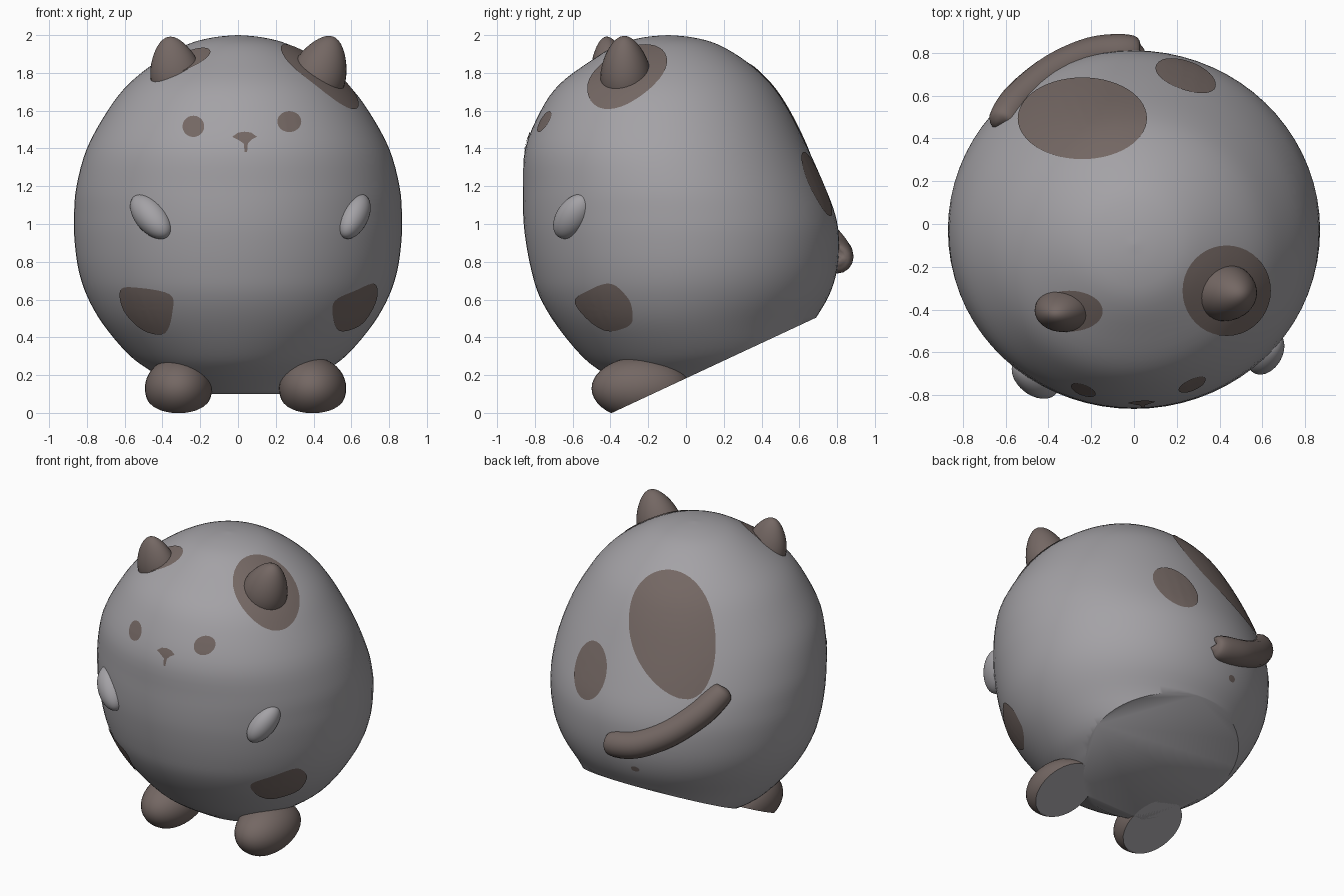
import bpy, bmesh, math
from mathutils import Vector
from mathutils.bvhtree import BVHTree

cube = bpy.data.objects.get("Cube")
if cube:
    bpy.data.objects.remove(cube, do_unlink=True)


def material(name, rgb):
    m = bpy.data.materials.new(name)
    m.use_nodes = True
    m.diffuse_color = (*rgb, 1)
    m.node_tree.nodes["Principled BSDF"].inputs["Base Color"].default_value = (*rgb, 1)
    return m


GREY = material("pale grey", (0.37, 0.36, 0.38))
BROWN = material("warm brown", (0.175, 0.137, 0.126))

# Sloping underside shared by the body and the feet
SOLE_POINT = Vector((0, 0, 0.183))
SOLE_NORMAL = Vector((0, 0.4665, -1)).normalized()


def finish(name, bm, mats):
    mesh = bpy.data.meshes.new(name)
    bm.to_mesh(mesh)
    bm.free()
    for m in mats:
        mesh.materials.append(m)
    ob = bpy.data.objects.new(name, mesh)
    bpy.context.collection.objects.link(ob)
    bpy.ops.object.select_all(action='DESELECT')
    ob.select_set(True)
    bpy.context.view_layer.objects.active = ob
    bpy.ops.object.shade_smooth_by_angle(angle=math.radians(40))
    return ob


def slice_off(bm, point, normal, mat_index):
    """Cut away the side the normal points to and close the hole."""
    cut = bmesh.ops.bisect_plane(bm, geom=bm.verts[:] + bm.edges[:] + bm.faces[:],
                                 plane_co=point, plane_no=normal, clear_outer=True)
    edges = [e for e in cut["geom_cut"] if isinstance(e, bmesh.types.BMEdge)]
    if edges:
        for f in bmesh.ops.holes_fill(bm, edges=edges)["faces"]:
            f.material_index = mat_index
    bmesh.ops.recalc_face_normals(bm, faces=bm.faces[:])


def smooth_points(points, steps, closed=False):
    """Catmull-Rom interpolation through the points."""
    n = len(points)
    pts = [Vector(p) for p in points]
    get = (lambda i: pts[i % n]) if closed else (lambda i: pts[max(0, min(n - 1, i))])
    out = []
    for i in range(n if closed else n - 1):
        a, b, c, d = (get(i + k) for k in (-1, 0, 1, 2))
        for s in range(steps):
            t = s / steps
            out.append(0.5 * (2 * b + (c - a) * t + (2 * a - 5 * b + 4 * c - d) * t * t
                              + (3 * b - a - 3 * c + d) * t ** 3))
    return out if closed else out + [pts[-1]]


# Body: stacked ellipses given as height, centre y, depth radius, width radius
rows = [(.10, -.05, .20, .28), (.22, 0, .45, .46), (.31, .02, .58, .58),
        (.47, -.01, .68, .715), (.62, -.01, .767, .80), (.76, -.01, .81, .845),
        (.92, -.02, .83, .866), (1.05, -.036, .826, .868), (1.2, -.064, .798, .855),
        (1.4, -.103, .748, .80), (1.6, -.112, .657, .69), (1.74, -.11, .56, .58),
        (1.86, -.095, .415, .43), (1.95, -.095, .265, .27), (1.988, -.095, .13, .13),
        (2.0, -.095, .004, .004)]
SEG = 72
bm = bmesh.new()
rings = []
for z, cy, ry, w in smooth_points(rows, 4):
    angles = [2 * math.pi * i / SEG for i in range(SEG)]
    rings.append([bm.verts.new((w * math.cos(a), cy + ry * math.sin(a), z)) for a in angles])
for lo, hi in zip(rings, rings[1:]):
    for i in range(SEG):
        j = (i + 1) % SEG
        bm.faces.new((lo[i], lo[j], hi[j], hi[i]))
bm.faces.new(rings[0][::-1])
bm.faces.new(rings[-1])
slice_off(bm, SOLE_POINT, SOLE_NORMAL, 0)
surface = BVHTree.FromBMesh(bm)
finish("body", bm, [GREY])

# Casting setups: where a 2D outline point starts and the way it travels
CAST = {"front": (lambda u, v: Vector((u, -3, v)), Vector((0, 1, 0))),
        "back": (lambda u, v: Vector((u, 3, v)), Vector((0, -1, 0))),
        "top": (lambda u, v: Vector((u, v, 3)), Vector((0, 0, -1)))}


def ellipse(u, v, ru, rv, n=40):
    return [Vector((u + ru * math.cos(2 * math.pi * i / n),
                    v + rv * math.sin(2 * math.pi * i / n))) for i in range(n)]


def patch(name, outline, side, layers=7, lift=0.005):
    """Thin painted plate that follows the body surface."""
    start, way = CAST[side]
    centre = sum(outline, Vector((0, 0))) / len(outline)
    bm = bmesh.new()

    def drop(p):
        hit, normal, _, _ = surface.ray_cast(start(p.x, p.y), way)
        return bm.verts.new(hit + normal * lift) if hit else None

    mid = drop(centre)
    loops = [[drop(centre.lerp(p, k / layers)) for p in outline] for k in range(1, layers + 1)]
    n = len(outline)
    for i in range(n):
        j = (i + 1) % n
        quads = [(mid, loops[0][i], loops[0][j])]
        quads += [(a[i], b[i], b[j], a[j]) for a, b in zip(loops, loops[1:])]
        for q in quads:
            if all(q):
                bm.faces.new(q)
    bm.normal_update()
    for f in bm.faces:
        if f.normal.dot(way) > 0:
            f.normal_flip()
    return finish(name, bm, [BROWN])


def blob(name, mat, centre, size, aim=(0, 0, 1), taper=0.0, sole=False):
    """Rounded lump, optionally narrowing to its tip or cut flat below."""
    bm = bmesh.new()
    bmesh.ops.create_uvsphere(bm, u_segments=32, v_segments=20, radius=1)
    turn = Vector((0, 0, 1)).rotation_difference(Vector(aim))
    for v in bm.verts:
        k = 1 - taper * (v.co.z + 1) / 2
        p = Vector((v.co.x * size[0] * k, v.co.y * size[1] * k, v.co.z * size[2]))
        v.co = turn @ p + Vector(centre)
    if sole:
        slice_off(bm, SOLE_POINT, SOLE_NORMAL, 1)
        slice_off(bm, Vector((0, 0, 0)), Vector((0, 0, -1)), 1)
    return finish(name, bm, [mat, GREY])


# Feet
for name, x in (("right_foot", -.315), ("left_foot", .395)):
    blob(name, BROWN, (x, -.24, .13), (.178, .26, .165), sole=True)

# Ears and the patches around them
blob("right_ear", BROWN, (-.335, -.405, 1.82), (.165, .125, .175), (-.2, -.1, 1), .4)
blob("left_ear", BROWN, (.435, -.32, 1.81), (.18, .165, .195), (.38, -.05, 1), .4)
patch("right_ear_patch", ellipse(-.30, -.405, .155, .095), "top")
patch("left_ear_patch", ellipse(.43, -.31, .205, .21), "top")

# Arms
blob("right_arm", GREY, (-.46, -.715, 1.04), (.085, .085, .15), (-.17, .13, .2))
blob("left_arm", GREY, (.615, -.60, 1.04), (.075, .085, .14), (.1, .14, .2))

# Face
patch("right_eye", ellipse(-.235, 1.515, .057, .056), "front")
patch("left_eye", ellipse(.27, 1.54, .063, .055), "front")
nose = [(-.03, 1.46), (0, 1.482), (.035, 1.487), (.07, 1.482), (.1, 1.46), (.07, 1.445),
        (.052, 1.425), (.048, 1.38), (.035, 1.38), (.03, 1.425), (0, 1.445)]
patch("nose", [Vector(p) for p in nose], "front", layers=3)

# Leg patches
right_leg = [(-.62, .65), (-.54, .665), (-.36, .63), (-.345, .54), (-.385, .425),
             (-.5, .44), (-.6, .54)]
left_leg = [(.51, .595), (.62, .65), (.72, .685), (.73, .6), (.67, .49),
            (.6, .445), (.53, .44), (.50, .51)]
patch("right_leg_patch", smooth_points(right_leg, 5, True), "front")
patch("left_leg_patch", smooth_points(left_leg, 5, True), "front")

# Back patches
patch("large_back_patch", ellipse(-.24, .49, .30, .19, 56), "top", layers=12)
patch("small_back_patch", ellipse(.24, 1.21, .14, .17), "back")
patch("back_spot", ellipse(-.15, .67, .028, .02, 16), "back", layers=2)

# Tail: a tapered sausage curled around the back
tail_path = [(.03, .80, .82, .1), (.02, .80, .82, .75), (-.05, .80, .825, 1),
             (-.2, .785, .86, 1), (-.37, .71, .95, 1), (-.51, .60, 1.07, 1),
             (-.58, .52, 1.16, .95), (-.615, .47, 1.215, .75), (-.62, .46, 1.225, .1)]
curve = bpy.data.curves.new("tail", 'CURVE')
curve.dimensions = '3D'
curve.bevel_depth = 0.087
curve.bevel_resolution = 6
curve.use_fill_caps = True
spline = curve.splines.new('POLY')
points = smooth_points(tail_path, 5)
spline.points.add(len(points) - 1)
for sp, (x, y, z, r) in zip(spline.points, points):
    sp.co = (x, y, z, 1)
    sp.radius = r
spline.use_smooth = True
curve.materials.append(BROWN)
bpy.context.collection.objects.link(bpy.data.objects.new("tail", curve))
